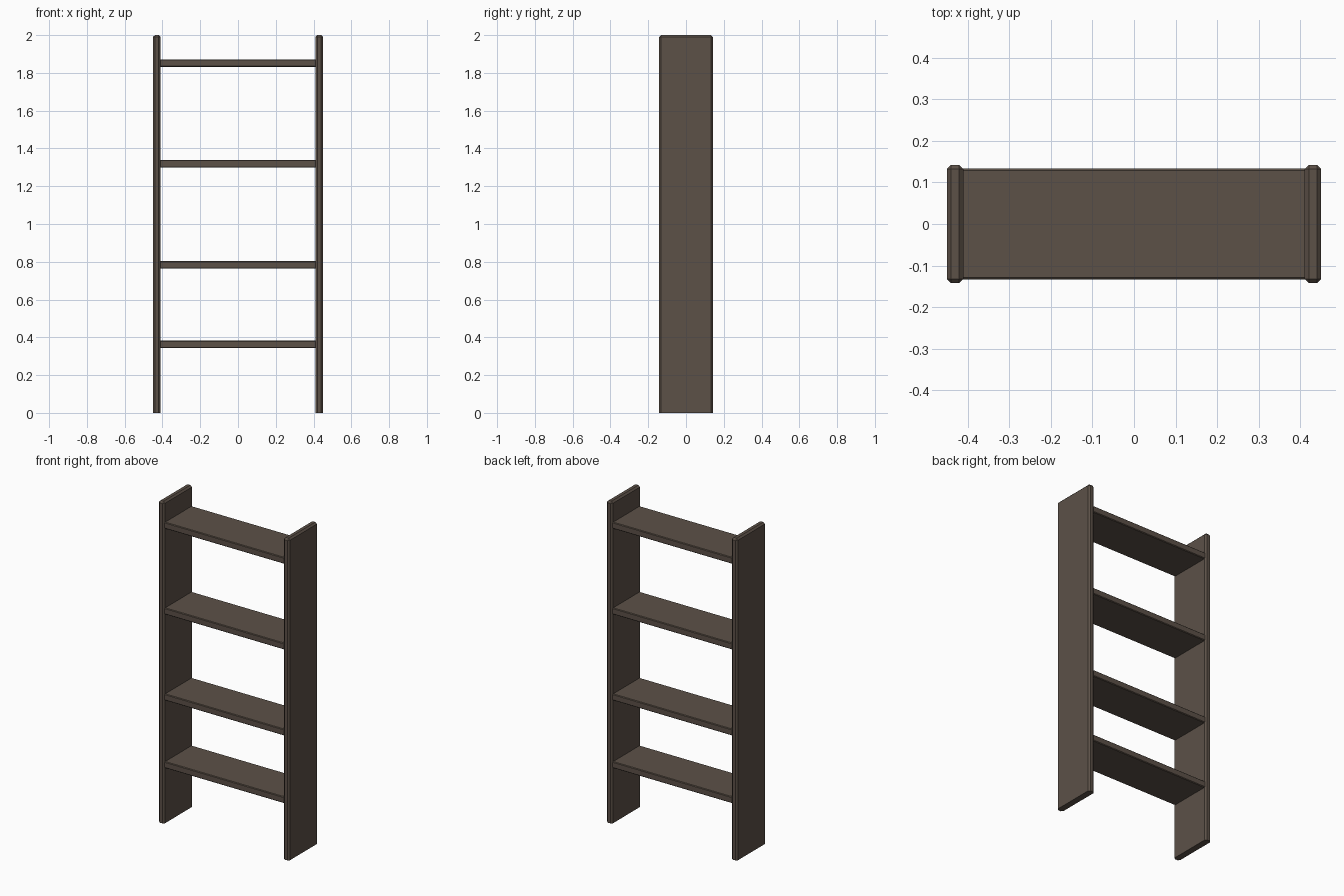
import bpy, bmesh

if "Cube" in bpy.data.objects:
    bpy.data.objects.remove(bpy.data.objects["Cube"])

wood = bpy.data.materials.new("dark_brown_wood")
wood.diffuse_color = (0.107, 0.082, 0.064, 1.0)
wood.use_nodes = True
wood.node_tree.nodes["Principled BSDF"].inputs["Base Color"].default_value = wood.diffuse_color


def plank(name, lo, hi, bevel, keep_edge):
    """Box between two corners, with a flat chamfer on the edges chosen by keep_edge."""
    bm = bmesh.new()
    bmesh.ops.create_cube(bm, size=1.0)
    for v in bm.verts:
        for i in range(3):
            v.co[i] = hi[i] if v.co[i] > 0 else lo[i]
    edges = [e for e in bm.edges if keep_edge(e.verts[0].co, e.verts[1].co)]
    bmesh.ops.bevel(bm, geom=edges, offset=bevel, segments=1,
                    profile=0.5, affect='EDGES')
    bmesh.ops.recalc_face_normals(bm, faces=bm.faces)
    mesh = bpy.data.meshes.new(name)
    bm.to_mesh(mesh)
    bm.free()
    mesh.materials.append(wood)
    obj = bpy.data.objects.new(name, mesh)
    bpy.context.collection.objects.link(obj)
    return obj


# Side uprights: chamfered everywhere except the foot
for side, x0, x1 in (("left", -0.45, -0.41), ("right", 0.41, 0.45)):
    plank(side + "_upright", (x0, -0.142, 0.0), (x1, 0.142, 2.0), 0.01,
          lambda a, b: max(a.z, b.z) > 0.001)

# Shelves: long edges slightly chamfered, ends let into the uprights
for i, top in enumerate((0.383, 0.804, 1.339, 1.872)):
    plank(f"shelf_{i + 1}", (-0.415, -0.133, top - 0.04), (0.415, 0.133, top), 0.004,
          lambda a, b: abs(a.x - b.x) > 0.1)
